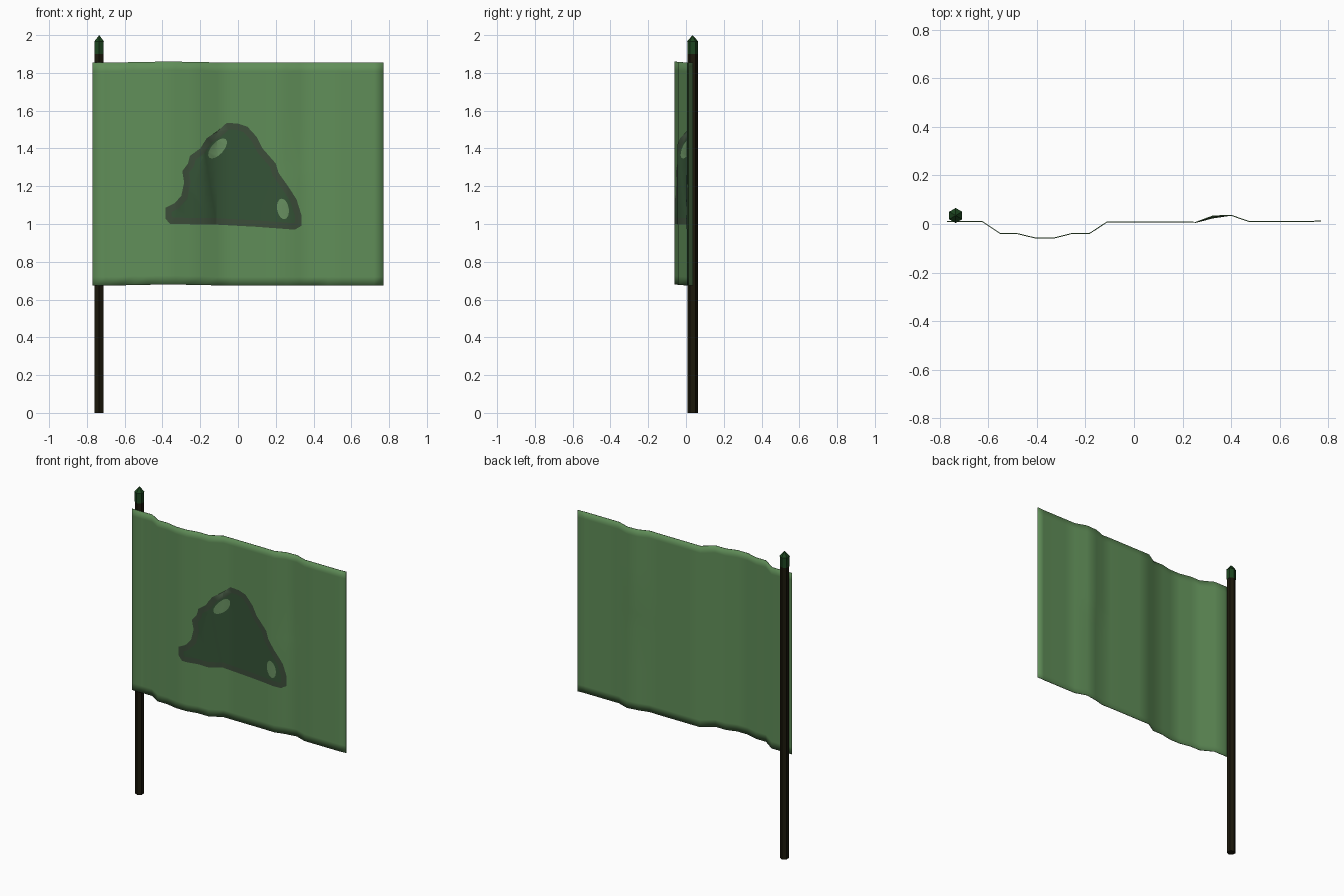
import bpy, bmesh, math
from mathutils import Vector

if "Cube" in bpy.data.objects:
    bpy.data.objects.remove(bpy.data.objects["Cube"])


def material(name, rgb):
    m = bpy.data.materials.new(name)
    m.diffuse_color = (*rgb, 1)
    m.use_nodes = True
    m.node_tree.nodes["Principled BSDF"].inputs["Base Color"].default_value = m.diffuse_color
    return m


GREEN = material("flag green", (0.117, 0.27, 0.098))
DARK = material("emblem dark green", (0.036, 0.088, 0.038))
EDGE = material("emblem border grey green", (0.045, 0.074, 0.042))
LIGHT = material("emblem highlight green", (0.14, 0.28, 0.12))
WOOD = material("pole dark brown", (0.011, 0.009, 0.0033))
TIP = material("finial deep green", (0.012, 0.06, 0.014))

# Cloth fold profile: (x, y)
FOLDS = [(-0.77, 0.01), (-0.7, 0.01), (-0.625, 0.01), (-0.55, -0.04), (-0.48, -0.04),
         (-0.405, -0.058), (-0.33, -0.058), (-0.26, -0.04), (-0.185, -0.04),
         (-0.11, 0.009), (-0.03, 0.009), (0.05, 0.009), (0.12, 0.009), (0.19, 0.009),
         (0.255, 0.007), (0.325, 0.033), (0.4, 0.036), (0.475, 0.01), (0.55, 0.01),
         (0.62, 0.01), (0.72, 0.01), (0.77, 0.013)]


def cloth_y(x, z):
    """Depth of the cloth; the right-hand fold is a little shallower low down."""
    for (x0, y0), (x1, y1) in zip(FOLDS, FOLDS[1:]):
        if x <= x1 + 1e-6:
            y = y0 + (y1 - y0) * (x - x0) / (x1 - x0)
            break
    sag = max(0, 1 - abs(x - 0.325) / 0.07) * min(1, max(0, (1.35 - z) / 0.1))
    return y - 0.008 * sag


def finish(name, bm, mats):
    me = bpy.data.meshes.new(name)
    bm.to_mesh(me)
    bm.free()
    for m in mats:
        me.materials.append(m)
    ob = bpy.data.objects.new(name, me)
    bpy.context.collection.objects.link(ob)
    return ob


def prism(name, mat, r0, r1, z0, z1, y):
    bpy.ops.mesh.primitive_cone_add(vertices=6, radius1=r0, radius2=r1, depth=z1 - z0,
                                    location=(-0.735, y, (z0 + z1) / 2))
    ob = bpy.context.object
    ob.name = name
    ob.data.materials.append(mat)


# Pole and pointed finial
prism("pole", WOOD, 0.027, 0.027, 0, 1.9, 0.036)
prism("finial_collar", TIP, 0.028, 0.028, 1.9, 1.965, 0.035)
prism("finial_point", TIP, 0.031, 0, 1.965, 2.0, 0.035)

# Flag cloth: a folded grid with a thin solid edge
bm = bmesh.new()
heights = [0.674, 0.72, 0.95, 1.2, 1.3, 1.35, 1.6, 1.808, 1.854]
grid = [[bm.verts.new((x, cloth_y(x, z), z + max(0, -y) * 0.1)) for x, y in FOLDS]
        for z in heights]
for low, high in zip(grid, grid[1:]):
    for i in range(len(FOLDS) - 1):
        bm.faces.new((low[i], low[i + 1], high[i + 1], high[i]))
flag = finish("flag_cloth", bm, [GREEN])
solid = flag.modifiers.new("thickness", "SOLIDIFY")
solid.thickness = 0.004
solid.offset = 0
for p in flag.data.polygons:
    p.use_smooth = True


def plate(name, outline, mats, gap, border=0):
    """Flat outline draped over the front of the cloth, with optional border."""
    bm = bmesh.new()
    face = bm.faces.new([bm.verts.new((x, 0, z)) for x, z in outline])
    if face.normal.y > 0 or (face.normal_update() or face.normal.y > 0):
        face.normal_flip()
    if border:
        ring = bmesh.ops.inset_individual(bm, faces=[face], thickness=border,
                                          use_even_offset=True)["faces"]
        for f in ring:
            f.material_index = 1
    bmesh.ops.triangulate(bm, faces=bm.faces[:])
    for x in [p[0] for p in FOLDS]:
        bmesh.ops.bisect_plane(bm, geom=bm.verts[:] + bm.edges[:] + bm.faces[:],
                               plane_co=(x, 0, 0), plane_no=(1, 0, 0))
    for z in heights:
        bmesh.ops.bisect_plane(bm, geom=bm.verts[:] + bm.edges[:] + bm.faces[:],
                               plane_co=(0, 0, z), plane_no=(0, 0, 1))
    for v in bm.verts:
        v.co.y = cloth_y(v.co.x, v.co.z) - gap
    for f in bm.faces:
        f.smooth = True
    return finish(name, bm, mats)


# Painted mound emblem with darker border
MOUND = [(-0.36, 1.0), (-0.12, 0.997), (0.1, 0.985), (0.3, 0.97), (0.335, 0.99),
         (0.335, 1.05), (0.31, 1.13), (0.265, 1.2), (0.215, 1.27), (0.2, 1.32),
         (0.13, 1.4), (0.1, 1.46), (0.05, 1.515), (0.0, 1.532), (-0.06, 1.535),
         (-0.11, 1.49), (-0.165, 1.455), (-0.2, 1.4), (-0.255, 1.36), (-0.265, 1.32),
         (-0.295, 1.28), (-0.285, 1.22), (-0.3, 1.15), (-0.335, 1.11),
         (-0.385, 1.085), (-0.385, 1.03)]
plate("emblem_mound", MOUND, [DARK, EDGE], 0.004, 0.034)


# Light spots on the emblem
def oval(cx, cz, a, b, tilt):
    c, s = math.cos(tilt), math.sin(tilt)
    ring = [(a * math.cos(t * math.pi / 8), b * math.sin(t * math.pi / 8)) for t in range(16)]
    return [(cx + u * c - v * s, cz + u * s + v * c) for u, v in ring]


plate("emblem_spot_upper", oval(-0.108, 1.4, 0.066, 0.032, math.radians(48)), [LIGHT], 0.006)
plate("emblem_spot_lower", oval(0.238, 1.08, 0.055, 0.031, math.radians(100)), [LIGHT], 0.006)
